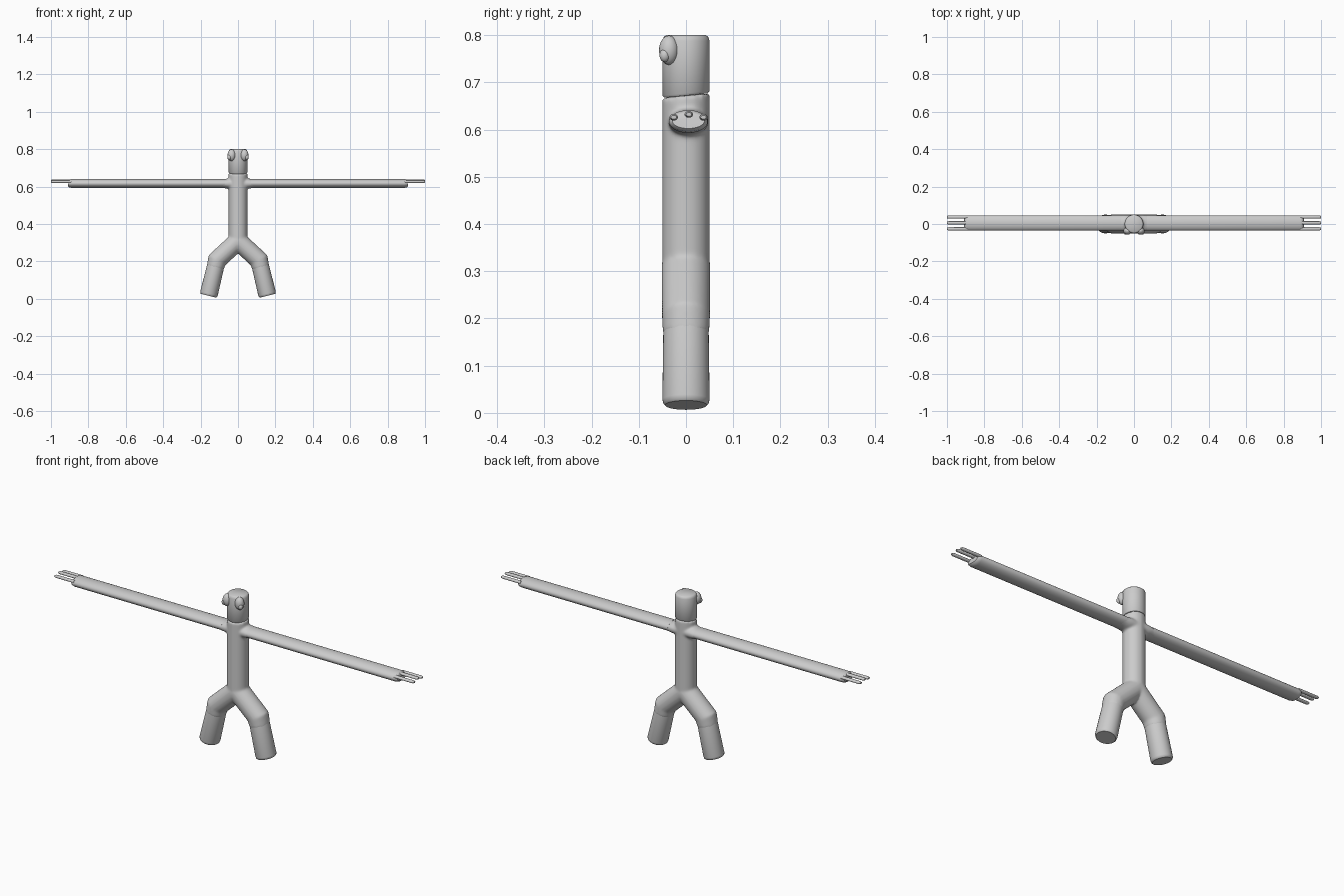
import bpy, bmesh, math
from mathutils import Vector

cube = bpy.data.objects.get("Cube")
if cube:
    bpy.data.objects.remove(cube)

grey = bpy.data.materials.new("plain grey")
grey.use_nodes = True
colour = (0.6, 0.6, 0.6, 1)
grey.diffuse_color = colour
grey.node_tree.nodes["Principled BSDF"].inputs["Base Color"].default_value = colour


def finish(name, bm):
    bmesh.ops.recalc_face_normals(bm, faces=bm.faces)
    mesh = bpy.data.meshes.new(name)
    bm.to_mesh(mesh)
    bm.free()
    mesh.materials.append(grey)
    obj = bpy.data.objects.new(name, mesh)
    bpy.context.collection.objects.link(obj)
    return obj


def smooth(obj, angle=40):
    bpy.ops.object.select_all(action="DESELECT")
    obj.select_set(True)
    bpy.context.view_layer.objects.active = obj
    bpy.ops.object.shade_smooth_by_angle(angle=math.radians(angle))


def add_tube(bm, stations, y=0, sides=40):
    """Mitred tube through (x, z, half width, half depth) stations."""
    pts = [Vector((s[0], s[1])) for s in stations]
    rings = []
    for i, (x, z, w, d) in enumerate(stations):
        a = (pts[i] - pts[i - 1]).normalized() if i else (pts[1] - pts[0]).normalized()
        b = (pts[i + 1] - pts[i]).normalized() if i + 1 < len(pts) else a
        t = (a + b).normalized()
        n = Vector((t.y, -t.x)) * w / t.dot(a)
        ring = []
        for k in range(sides):
            u = math.tau * k / sides
            ring.append(bm.verts.new((x + n.x * math.cos(u), y + d * math.sin(u), z + n.y * math.cos(u))))
        rings.append(ring)
    for r, q in zip(rings, rings[1:]):
        for k in range(sides):
            m = (k + 1) % sides
            bm.faces.new((r[k], r[m], q[m], q[k]))
    bm.faces.new(rings[0])
    bm.faces.new(rings[-1])


def tube(name, stations, y=0, sides=40):
    bm = bmesh.new()
    add_tube(bm, stations, y, sides)
    obj = finish(name, bm)
    smooth(obj)
    return obj


def ball(name, centre, radii):
    bm = bmesh.new()
    bmesh.ops.create_uvsphere(bm, u_segments=24, v_segments=16, radius=1)
    bmesh.ops.scale(bm, vec=radii, verts=bm.verts)
    bmesh.ops.translate(bm, vec=centre, verts=bm.verts)
    smooth(finish(name, bm), 180)


R = 0.05
KNEE, FOOT = (0.112, 0.207), (0.158, 0.016)


def tilt(verts):
    for v in verts:
        v.co.z += 0.1 * v.co.y


# Torso, hips and shoulders blended into one skin
bm = bmesh.new()
add_tube(bm, [(0, 0.29, R, R), (0, 0.672, R, R)])
tilt([v for v in bm.verts if v.co.z > 0.6])
for s in (1, -1):
    add_tube(bm, [(0, 0.31, R, 0.052), (s * KNEE[0], KNEE[1], R, 0.051),
                  (s * 0.122, 0.165, 0.046, 0.049)])
    add_tube(bm, [(0, 0.616, 0.028, 0.043), (s * 0.052, 0.616, 0.028, 0.043),
                  (s * 0.075, 0.616, 0.024, 0.041), (s * 0.1, 0.616, 0.023, 0.04)], 0.005)
body = finish("torso_and_hips", bm)
remesh = body.modifiers.new("blend", "REMESH")
remesh.mode = "VOXEL"
remesh.voxel_size = 0.005
remesh.use_smooth_shade = True
soften = body.modifiers.new("soften", "SMOOTH")
soften.factor = 0.5
soften.iterations = 10

# Head with a slanted neck seam and a rounded crown
head = tube("head", [(0, 0.672, 0.046, 0.046), (0, 0.677, R, R), (0, 0.788, R, R),
                     (0, 0.796, 0.047, 0.047), (0, 0.8, 0.042, 0.042)])
tilt([v for v in head.data.vertices if v.co.z < 0.7])

for s, side in ((1, "left"), (-1, "right")):
    # Lower leg with a bevelled flat end
    d = (Vector(FOOT) - Vector(KNEE)).normalized()
    leg = []
    for along, r in ((0.03, 0.046), (0.184, 0.048), (0.192, 0.046), (0.196, 0.042)):
        p = Vector(KNEE) + d * along
        leg.append((s * p.x, p.y, r, r + 0.002))
    tube(side + "_lower_leg", leg)

    # Arm with a rounded wrist
    tube(side + "_arm", [(s * 0.07, 0.617, 0.024, 0.041), (s * 0.89, 0.617, 0.024, 0.041),
                         (s * 0.902, 0.617, 0.021, 0.038), (s * 0.907, 0.618, 0.016, 0.034)], 0.005)

    # Three fingers fanned across the upper wrist
    for i, (y, z) in enumerate(((-0.026, 0.626), (0.006, 0.632), (0.037, 0.626))):
        tube(f"{side}_finger_{i + 1}", [(s * 0.89, z, 0.007, 0.009), (s * 0.992, z, 0.007, 0.009),
                                        (s * 1.0, z, 0.004, 0.006)], y, 14)

    # Eye and pupil
    ball(side + "_eye", (s * 0.034, -0.036, 0.768), (0.022, 0.021, 0.031))
    ball(side + "_pupil", (s * 0.046, -0.045, 0.757), (0.011, 0.011, 0.014))
